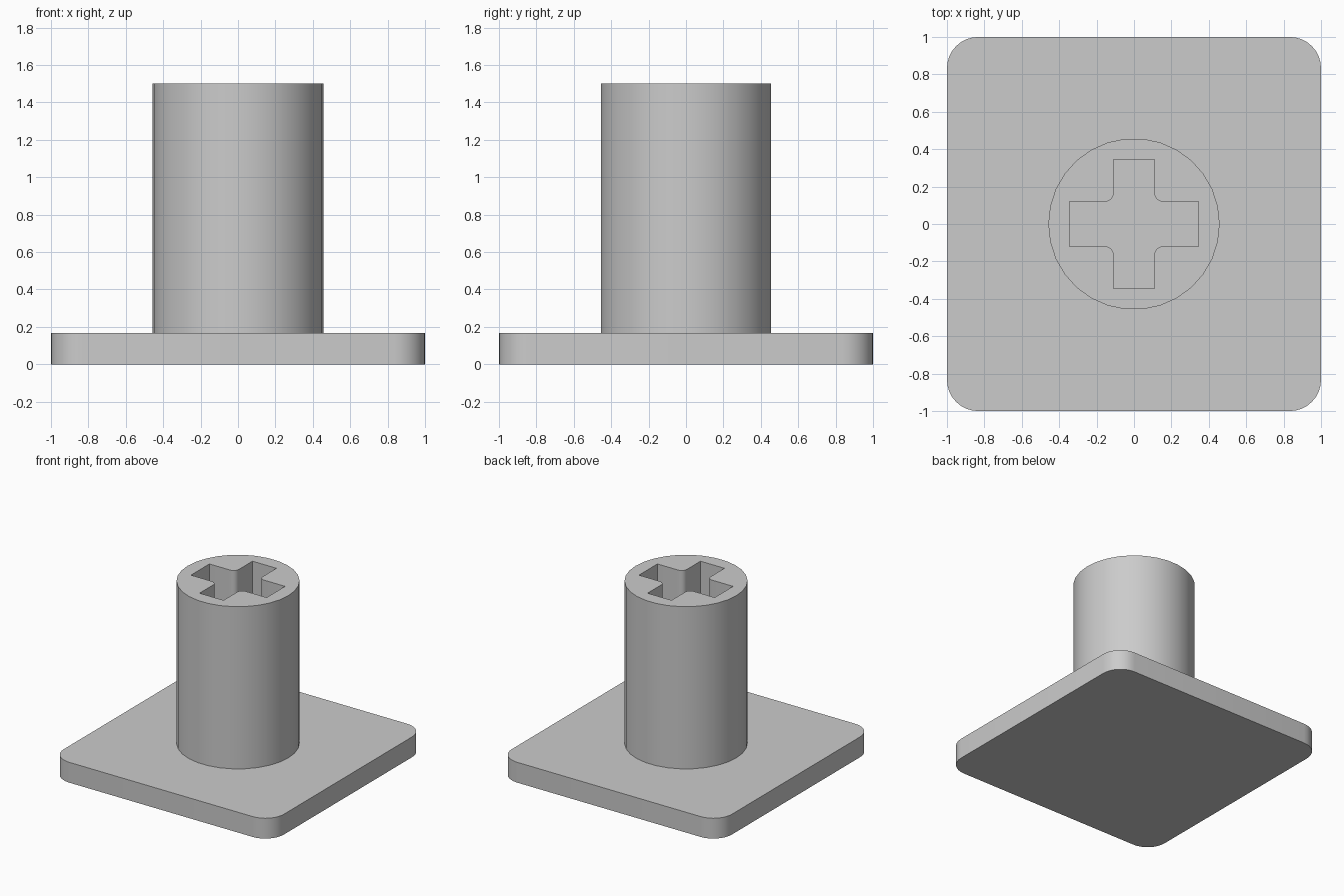
import bpy, bmesh, math
from mathutils import Vector

cube = bpy.data.objects.get("Cube")
if cube:
    bpy.data.objects.remove(cube, do_unlink=True)

# Single plain grey
GREY = (0.6, 0.6, 0.6, 1)
grey = bpy.data.materials.new("plain grey")
grey.use_nodes = True
grey.diffuse_color = GREY
grey.node_tree.nodes["Principled BSDF"].inputs["Base Color"].default_value = GREY


def rounded(corners, steps):
    """Outline of right-angled corners given as (x, y, radius)."""
    points = []
    for i, (x, y, r) in enumerate(corners):
        p = Vector((x, y))
        if r == 0:
            points.append(p)
            continue
        u = (Vector(corners[i - 1][:2]) - p).normalized()
        v = (Vector(corners[(i + 1) % len(corners)][:2]) - p).normalized()
        centre = p + r * (u + v)
        for k in range(steps + 1):
            t = math.pi / 2 * k / steps
            points.append(centre - r * (v * math.cos(t) + u * math.sin(t)))
    return points


def prism(name, outlines, bottom, top):
    """Extrude an outer outline, with any further outlines as holes."""
    bm = bmesh.new()
    rings = {bottom: [], top: []}
    for outline in outlines:
        low, high = ([bm.verts.new((p.x, p.y, z)) for p in outline] for z in (bottom, top))
        for i in range(len(outline)):
            bm.faces.new((low[i - 1], low[i], high[i], high[i - 1]))
        rings[bottom].append(low)
        rings[top].append(high)
    for loops in rings.values():
        if len(loops) == 1:
            bm.faces.new(loops[0])
        else:
            edges = [bm.edges.get((l[i - 1], l[i])) for l in loops for i in range(len(l))]
            bmesh.ops.triangle_fill(bm, edges=edges, use_beauty=True)
    bmesh.ops.recalc_face_normals(bm, faces=bm.faces)
    mesh = bpy.data.meshes.new(name)
    bm.to_mesh(mesh)
    bm.free()
    mesh.materials.append(grey)
    obj = bpy.data.objects.new(name, mesh)
    bpy.context.collection.objects.link(obj)
    bpy.ops.object.select_all(action="DESELECT")
    obj.select_set(True)
    bpy.context.view_layer.objects.active = obj
    bpy.ops.object.shade_smooth_by_angle(angle=math.radians(30))
    return obj


PLATE_TOP, STEM_TOP = 0.167, 1.5

# Square base plate with rounded corners
R = 0.167
prism("base_plate", [rounded([(-1, -1, R), (1, -1, R), (1, 1, R), (-1, 1, R)], 8)], 0, PLATE_TOP)

# Round stem with a cross-shaped socket, filleted at its inner corners
SIDES, RADIUS = 30, 0.458
circle = [Vector((RADIUS * math.cos(a), RADIUS * math.sin(a)))
          for a in (math.tau * i / SIDES for i in range(SIDES))]
REACH, HALF_X, HALF_Y, FILLET = 0.344, 0.109, 0.12, 0.045
quarter = [(REACH, HALF_Y, 0), (HALF_X, HALF_Y, FILLET), (HALF_X, REACH, 0)]
cross = []
for sx, sy in ((1, 1), (-1, 1), (-1, -1), (1, -1)):
    part = [(x * sx, y * sy, r) for x, y, r in quarter]
    cross += part if sx * sy > 0 else part[::-1]
prism("stem", [circle, rounded(cross, 6)], PLATE_TOP, STEM_TOP)
